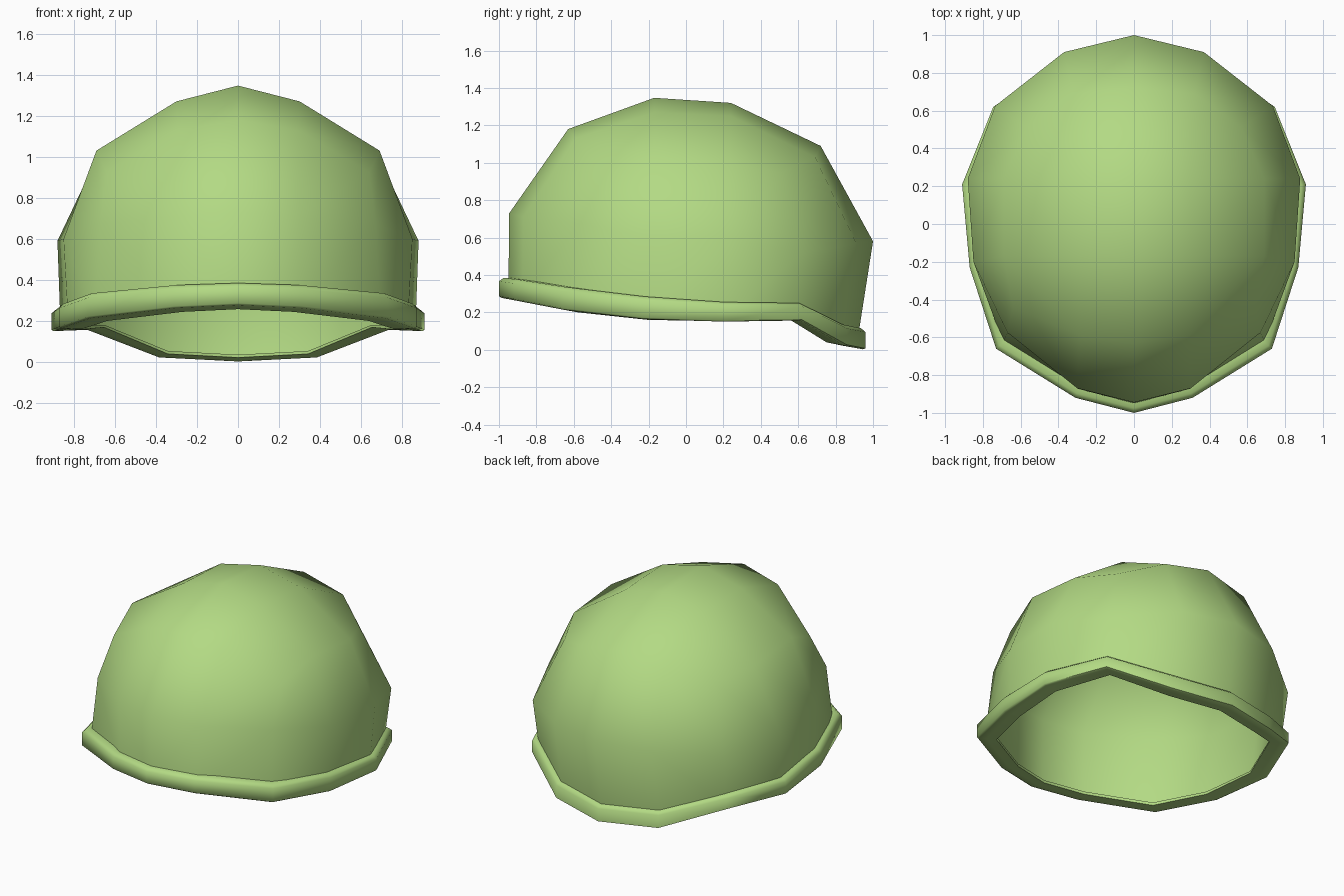
import bpy
import bmesh
from math import radians

cube = bpy.data.objects.get("Cube")
if cube:
    bpy.data.objects.remove(cube, do_unlink=True)

green = bpy.data.materials.new("Soft green")
green.use_nodes = True
colour = (0.45, 0.70, 0.23, 1)
green.diffuse_color = colour
green.node_tree.nodes["Principled BSDF"].inputs["Base Color"].default_value = colour


def strip(bm, upper, lower):
    """Quads between two half loops running from front to back."""
    for k in range(len(upper) - 1):
        bm.faces.new((lower[k], lower[k + 1], upper[k + 1], upper[k]))


def add_loop(bm, points):
    return [bm.verts.new(p) for p in points]


def finish(bm, name):
    """Turn a half mesh into a mirrored object."""
    mesh = bpy.data.meshes.new(name)
    bm.to_mesh(mesh)
    bm.free()
    mesh.materials.append(green)
    obj = bpy.data.objects.new(name, mesh)
    bpy.context.collection.objects.link(obj)
    mirror = obj.modifiers.new("Mirror", "MIRROR")
    mirror.use_clip = True
    bpy.ops.object.select_all(action="DESELECT")
    obj.select_set(True)
    bpy.context.view_layer.objects.active = obj
    return obj


# Brim path from front to back: x, y, bottom, top
brim_path = [
    (0, -1, .28, .385), (.31, -.92, .265, .375), (.73, -.66, .215, .335),
    (.87, -.23, .165, .285), (.91, .21, .15, .255), (.745, .62, .155, .25),
    (.39, .86, .02, .135), (0, .96, 0, .115),
]


def brim_loop(scale, height):
    """Brim path scaled inwards; the lower lip dips at the front, rises at the back."""
    lip = (1 - scale) * (1 - height) * .18
    return [(x * scale, y * scale, b + (t - b) * height + y * lip)
            for x, y, b, t in brim_path]


# Dome crown: rows from front to back, each from the middle to the side
crown_rows = [
    [(0, -.63, 1.18), (.29, -.59, 1.13), (.64, -.44, .925)],
    [(0, -.17, 1.347), (.3, -.17, 1.27), (.69, -.17, 1.03)],
    [(0, .24, 1.32), (.3, .24, 1.25), (.69, .24, .99)],
    [(0, .72, 1.09), (.32, .69, 1.03), (.57, .51, .945)],
]
# Widest loop of the dome
waist = [
    (0, -.945, .73), (.3, -.87, .71), (.67, -.575, .675), (.85, -.2, .6),
    (.88, .24, .59), (.735, .625, .52), (.37, .91, .57), (0, 1, .58),
]

# Dome: crown, walls down to the lip, and an inner lining
bm = bmesh.new()
rows = [add_loop(bm, row) for row in crown_rows]
for front, back in zip(rows, rows[1:]):
    strip(bm, back, front)
edge = rows[0] + [rows[1][2], rows[2][2]] + rows[3][::-1]
middle = add_loop(bm, waist)
base = add_loop(bm, brim_loop(.95, .1))
strip(bm, edge, middle)
strip(bm, middle, base)
dome = finish(bm, "helmet_dome")
lining = dome.modifiers.new("Lining", "SOLIDIFY")
lining.thickness = .06
lining.offset = -1
lining.use_rim = False
bpy.ops.object.shade_smooth()

# Brim: band with a bevelled upper edge that wraps under to the lining
bm = bmesh.new()
section = [(.93, 1), (.975, 1), (1, .82), (1, .06), (.985, 0), (.94, 0), (.875, 0), (.875, .15)]
loops = [add_loop(bm, brim_loop(s, h)) for s, h in section]
for upper, lower in zip(loops, loops[1:]):
    strip(bm, upper, lower)
finish(bm, "helmet_brim")
bpy.ops.object.shade_smooth_by_angle(angle=radians(65))
